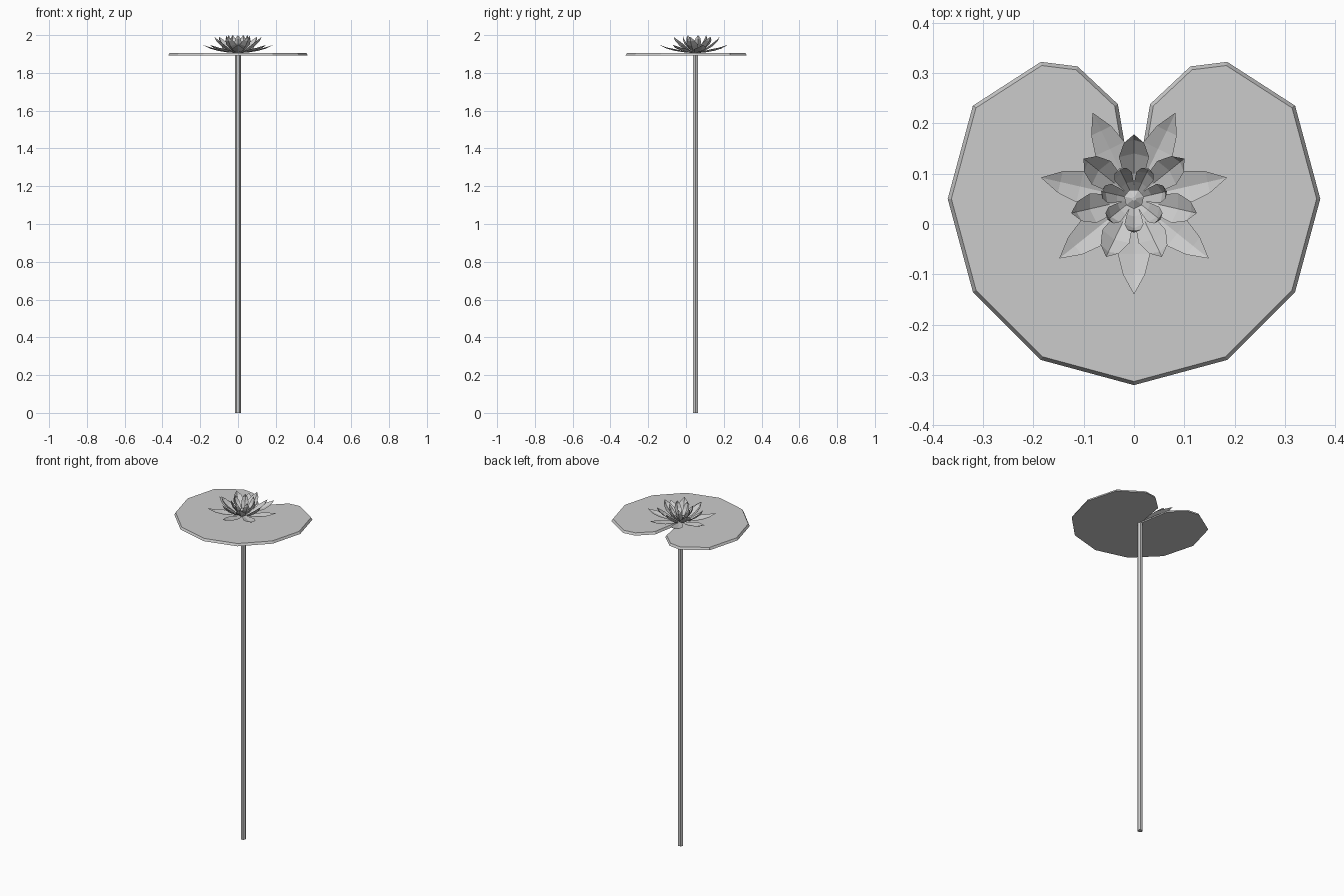
import bpy, bmesh, math
from mathutils import Matrix, Vector

cube = bpy.data.objects.get("Cube")
if cube:
    bpy.data.objects.remove(cube, do_unlink=True)

grey = bpy.data.materials.new("plain grey")
grey.use_nodes = True
COLOUR = (0.6, 0.6, 0.6, 1)
grey.diffuse_color = COLOUR
grey.node_tree.nodes["Principled BSDF"].inputs["Base Color"].default_value = COLOUR

CENTRE_Y = 0.05
PAD_BOTTOM, PAD_TOP = 1.892, 1.905
PETALS = 7
FRONT, BACK = -math.pi / 2, math.pi / 2


def finish(bm, name, height=0):
    mesh = bpy.data.meshes.new(name)
    bm.to_mesh(mesh)
    bm.free()
    mesh.materials.append(grey)
    obj = bpy.data.objects.new(name, mesh)
    obj.location = (0, CENTRE_Y, height)
    bpy.context.collection.objects.link(obj)


def lathe(name, profile, sides, turn, height=0):
    """Closed faceted solid from rings of (radius, height)."""
    bm = bmesh.new()
    angles = [turn + math.tau * i / sides for i in range(sides)]
    rings = [[bm.verts.new((r * math.cos(a), r * math.sin(a), z)) for a in angles]
             for r, z in profile]
    for low, high in zip(rings, rings[1:]):
        for i in range(sides):
            j = (i + 1) % sides
            bm.faces.new((low[i], low[j], high[j], high[i]))
    bm.faces.new(list(reversed(rings[0])))
    bm.faces.new(rings[-1])
    finish(bm, name, height)


def petal_ring(name, rows, tip, turn):
    """Cupped petals; each row is radius, height, half width, edge lift, edge pull-in."""
    bm = bmesh.new()
    for i in range(PETALS):
        spin = Matrix.Rotation(turn + math.tau * i / PETALS, 3, "Z")
        grid = []
        for r, z, w, lift, pull in rows:
            points = [(r - pull, -w, z + lift), (r, 0, z), (r - pull, w, z + lift)]
            grid.append([bm.verts.new(spin @ Vector(p)) for p in points])
        end = bm.verts.new(spin @ Vector((tip[0], 0, tip[1])))
        for a, b in zip(grid, grid[1:]):
            for k in range(2):
                bm.faces.new((a[k], b[k], b[k + 1], a[k + 1]))
        for k in range(2):
            bm.faces.new((grid[-1][k], end, grid[-1][k + 1]))
    finish(bm, name, PAD_TOP)


# Stem: slim six-sided rod
lathe("stem", [(0.015, 0), (0.015, PAD_BOTTOM)], 6, 0)

# Lily pad: faceted disc with a notch at the back and a sloping rim
right_half = [(0.185, -0.32), (0.32, -0.185), (0.37, 0), (0.32, 0.185),
              (0.185, 0.272), (0.112, 0.263), (0.032, 0.188)]
outline = [(0, -0.37)] + right_half + [(0, 0)] + [(-x, y) for x, y in reversed(right_half)]
bm = bmesh.new()
rim = [bm.verts.new((x, y, PAD_BOTTOM)) for x, y in outline]
bm.faces.new(rim)
bm.normal_update()
bmesh.ops.inset_region(bm, faces=bm.faces[:], thickness=0.007,
                       use_boundary=True, use_even_offset=True)
for v in bm.verts:
    if not v.is_boundary:
        v.co.z = PAD_TOP
bmesh.ops.holes_fill(bm, edges=[e for e in bm.edges if e.is_boundary], sides=0)
bmesh.ops.recalc_face_normals(bm, faces=bm.faces[:])
finish(bm, "lily_pad")

# Flower: three rings of petals, each steeper than the one outside it
petal_ring("outer_petals", [(0.01, 0.0, 0.006, 0, 0), (0.06, 0.004, 0.022, 0.006, 0),
                            (0.11, 0.012, 0.032, 0.009, 0), (0.15, 0.023, 0.022, 0.006, 0)],
           (0.19, 0.043), FRONT)
petal_ring("middle_petals", [(0.01, 0.0, 0.006, 0, 0), (0.05, 0.012, 0.02, 0.007, 0.003),
                             (0.09, 0.036, 0.03, 0.01, 0.007), (0.117, 0.062, 0.02, 0.006, 0.006)],
           (0.128, 0.086), BACK)
petal_ring("inner_petals", [(0.008, 0.002, 0.005, 0, 0), (0.035, 0.022, 0.014, 0.006, 0.004),
                            (0.058, 0.048, 0.019, 0.008, 0.008), (0.067, 0.074, 0.013, 0.004, 0.005)],
           (0.063, 0.095), FRONT)

# Seed bud: short faceted cup with a low crown
lathe("seed_bud", [(0.008, 0), (0.02, 0.03), (0.004, 0.04)], PETALS, FRONT, PAD_TOP)
